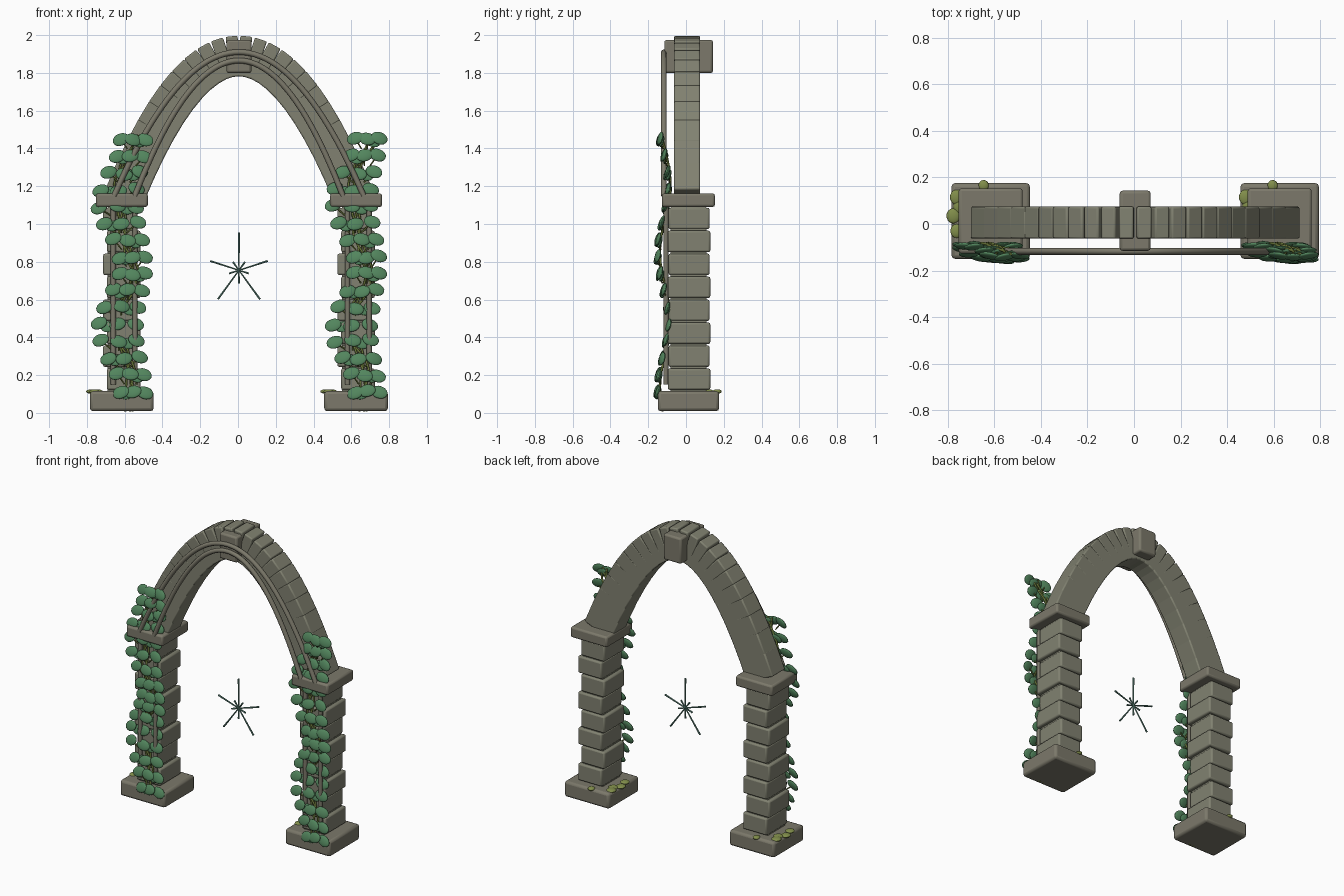
import bpy, math, random
from mathutils import Vector

random.seed(4)
cube = bpy.data.objects.get("Cube")
if cube:
    bpy.data.objects.remove(cube, do_unlink=True)


def material(name, rgb):
    m = bpy.data.materials.new(name)
    m.use_nodes = True
    m.diffuse_color = (*rgb, 1)
    m.node_tree.nodes["Principled BSDF"].inputs["Base Color"].default_value = (*rgb, 1)
    return m


STONE = material("grey green stone", (0.22, 0.222, 0.165))
TRIM = material("warm grey stone", (0.2, 0.19, 0.145))
LEAF = material("leaf green", (0.085, 0.235, 0.11))
STEM = material("olive stem", (0.14, 0.18, 0.04))
MOSS = material("moss", (0.22, 0.27, 0.07))
TEAL = material("pale teal", (0.12, 0.26, 0.21))


def finish(name, mat):
    ob = bpy.context.object
    ob.name = name
    ob.data.materials.append(mat)
    return ob


def block(name, loc, size, mat, bevel=0.01, tilt=0):
    """Stone block with rounded edges."""
    bpy.ops.mesh.primitive_cube_add(size=1, location=loc)
    ob = finish(name, mat)
    ob.scale = size
    bpy.ops.object.transform_apply(location=False, rotation=False, scale=True)
    ob.rotation_euler.y = tilt
    mod = ob.modifiers.new("rounded edges", "BEVEL")
    mod.width = bevel
    mod.segments = 2
    bpy.ops.object.shade_smooth_by_angle(angle=math.radians(35))
    return ob


def blob(name, loc, size, mat, rot=(0, 0, 0)):
    bpy.ops.mesh.primitive_uv_sphere_add(segments=14, ring_count=8, radius=1, location=loc, rotation=rot)
    ob = finish(name, mat)
    ob.scale = size
    bpy.ops.object.shade_smooth()
    return ob


def tube(name, points, radius, mat):
    cu = bpy.data.curves.new(name, "CURVE")
    cu.dimensions = "3D"
    cu.bevel_depth = radius
    cu.bevel_resolution = 2
    cu.use_fill_caps = True
    sp = cu.splines.new("POLY")
    sp.points.add(len(points) - 1)
    for p, co in zip(sp.points, points):
        p.co = (*co, 1)
    cu.materials.append(mat)
    ob = bpy.data.objects.new(name, cu)
    bpy.context.collection.objects.link(ob)
    return ob


CX, CY = 0.005, 0.013
SPRING = 1.15


def parabola(x, half, apex):
    return apex - (apex - SPRING) * (x / half) ** 2


# Arch stones, evenly spaced across the span
HALF, APEX, COUNT = 0.605, 1.89, 22
step = 2 * HALF / COUNT
for i in range(COUNT):
    x0 = -HALF + i * step
    x1 = x0 + step
    a = Vector((x0, 0, parabola(x0, HALF, APEX)))
    b = Vector((x1, 0, parabola(x1, HALF, APEX)))
    mid, d = (a + b) / 2, b - a
    block("arch_stone", (CX + mid.x, 0.006, mid.z), (d.length * 1.14, 0.138, 0.215),
          STONE, 0.008, -math.atan2(d.z, d.x))

# Keystone
block("keystone", (CX, 0.014, 1.887), (0.133, 0.258, 0.175), TRIM, 0.012)

# Slim ribs running in front of the arch
for half, apex in ((0.66, 1.91), (0.55, 1.865)):
    pts = []
    for i in range(49):
        x = half * (i / 24 - 1)
        pts.append((CX + x, -0.117, parabola(x, half, apex)))
    tube("front_rib", pts, 0.015, TRIM)


# Sway of the climbing plant at a given height
def vine_at(cx, z):
    x = cx + 0.017 + 0.042 * math.cos(math.tau * (z - 0.11) / 0.67)
    y = -0.122 - 0.028 * math.cos(math.tau * (z - 0.85) / 0.72)
    return x, y


def pillar(cx):
    block("plinth", (cx, CY, 0.062), (0.337, 0.325, 0.106), TRIM, 0.016)
    block("capital", (cx, CY, 1.126), (0.275, 0.28, 0.072), TRIM, 0.012)
    # Staggered courses
    pitch = 0.1215
    for i in range(8):
        shift = 0.01 if i % 2 == 0 else -0.01
        block("pillar_stone", (cx + shift, CY + 0.003, 0.118 + pitch * (i + 0.5)),
              (0.178, 0.225 - 0.008 * (i % 2), pitch - 0.008), STONE, 0.01)
    block("pillar_core", (cx, CY, 0.6), (0.15, 0.19, 0.98), STONE, 0.005)
    for dx in (-0.045, 0.07):
        tube("pillar_rib", [(cx + dx, -0.106, 0.15), (cx + dx, -0.106, 1.1)], 0.014, TRIM)

    # Moss along the plinth edge
    for dx, y, r in ((-0.145, 0.115, 0.03), (-0.16, 0.035, 0.03), (-0.145, -0.03, 0.028),
                     (-0.13, 0.075, 0.03), (-0.03, 0.165, 0.022)):
        blob("moss_clump", (cx + dx, y, 0.113), (r, r * 1.1, 0.012), MOSS)

    # Climbing stems
    for k in (-1, 0, 1):
        pts = []
        for i in range(46):
            z = 0.008 + i * 0.0325
            x, y = vine_at(cx, z)
            pts.append((x + k * 0.035 * math.cos(z * 16 + k), y + 0.012, z))
        tube("vine_stem", pts, 0.006, STEM)

    # Rows of leaves
    for row in range(16):
        z = 0.113 + row * 0.089
        x, y = vine_at(cx, z)
        spread = 0.081 - 0.017 * math.cos(math.tau * (z - 0.11) / 0.67)
        side = 1 if row % 2 else -1
        for k in (-1, 0, 1):
            tilt = math.radians(20) * (k if k else side * 0.6)
            loc = (x + k * spread, y - 0.006 * (k == 0), z + random.uniform(-0.008, 0.008))
            blob("leaf", loc, (0.046, 0.012, 0.034), LEAF,
                 (math.radians(-18), tilt, math.radians(random.uniform(-10, 10))))
            tube("leaf_stalk", [loc, (x + k * 0.03, y + 0.012, z - 0.05)], 0.004, STEM)
        # Smaller leaf filling the row
        blob("small_leaf", (x + side * spread * 0.5, y + 0.008, z - 0.012), (0.04, 0.01, 0.03), LEAF,
             (math.radians(-18), math.radians(15) * side, 0))


for cx in (CX - 0.62, CX + 0.62):
    pillar(cx)

# Floating star of thin spikes in the opening
centre = Vector((CX, 0, 0.755))
for i in range(10):
    ang = math.radians(90 + 36 * i)
    if i % 2:
        length = 0.07 if i == 5 else 0.055
    else:
        length = {0: 0.2, 2: 0.16, 8: 0.16}.get(i, 0.19)
    d = Vector((math.cos(ang), 0, math.sin(ang)))
    bpy.ops.mesh.primitive_cone_add(vertices=6, radius1=0.004, radius2=0.006, depth=length,
                                    location=centre + d * length / 2)
    spike = finish("star_spike", TEAL)
    spike.rotation_euler.y = math.pi / 2 - ang
